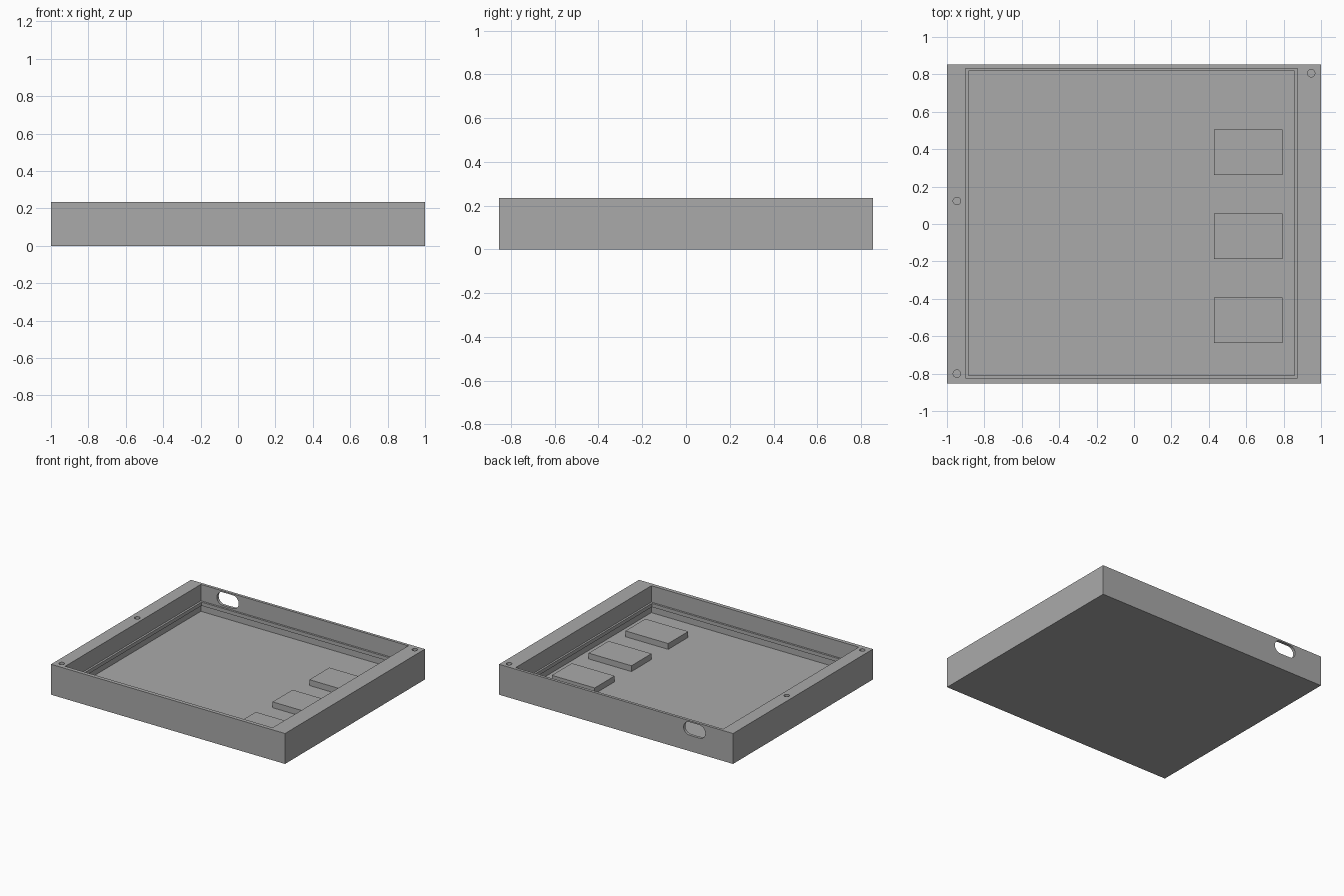
import bpy, bmesh
from mathutils import Matrix

cube = bpy.data.objects.get("Cube")
if cube:
    bpy.data.objects.remove(cube, do_unlink=True)

grey = bpy.data.materials.new("mid grey")
grey.use_nodes = True
COLOUR = (0.4, 0.4, 0.4, 1)
grey.diffuse_color = COLOUR
grey.node_tree.nodes["Principled BSDF"].inputs["Base Color"].default_value = COLOUR


def finish(bm, name):
    bmesh.ops.recalc_face_normals(bm, faces=bm.faces)
    mesh = bpy.data.meshes.new(name)
    bm.to_mesh(mesh)
    bm.free()
    mesh.materials.append(grey)
    obj = bpy.data.objects.new(name, mesh)
    bpy.context.collection.objects.link(obj)
    return obj


def stacked_rings(name, rings):
    """Skin a stack of rectangles (x0, x1, y0, y1, z) and cap both ends."""
    bm = bmesh.new()
    loops = [[bm.verts.new(p) for p in ((x0, y0, z), (x1, y0, z), (x1, y1, z), (x0, y1, z))]
             for x0, x1, y0, y1, z in rings]
    for a, b in zip(loops, loops[1:]):
        for i in range(4):
            j = (i + 1) % 4
            bm.faces.new((a[i], a[j], b[j], b[i]))
    bm.faces.new(loops[0])
    bm.faces.new(loops[-1])
    return finish(bm, name)


def cylinder(bm, radius, depth, matrix):
    bmesh.ops.create_cone(bm, cap_ends=True, segments=32, radius1=radius,
                          radius2=radius, depth=depth, matrix=matrix)


def cut(target, cutter):
    cutter.hide_render = True
    cutter.hide_viewport = True
    mod = target.modifiers.new(cutter.name, 'BOOLEAN')
    mod.operation = 'DIFFERENCE'
    mod.solver = 'EXACT'
    mod.object = cutter


HEIGHT, FLOOR = 0.235, 0.027
RAIL_LOW, RAIL_HIGH = 0.08, 0.108
outer = (-1, 1, -0.854, 0.854)
pocket = (-0.9, 0.873, -0.824, 0.832)
rail = (-0.884, 0.858, -0.809, 0.817)

# Tray with offset pocket and a thin rail around the inner walls
tray = stacked_rings("tray", [
    outer + (0,), outer + (HEIGHT,), pocket + (HEIGHT,),
    pocket + (RAIL_HIGH,), rail + (RAIL_HIGH,), rail + (RAIL_LOW,),
    pocket + (RAIL_LOW,), pocket + (FLOOR,)])

# Blind screw holes in the rim
bm = bmesh.new()
for x, y in ((-0.947, -0.8), (-0.947, 0.123), (0.947, 0.806)):
    cylinder(bm, 0.02, 0.2, Matrix.Translation((x, y, HEIGHT)))
cut(tray, finish(bm, "screw_hole_cutter"))

# Rounded cable slot through the back wall
SLOT_X, SLOT_Z, SLOT_R, SLOT_HALF = -0.67, 0.173, 0.051, 0.042
bm = bmesh.new()
cylinder(bm, SLOT_R, 0.2,
         Matrix.Translation((SLOT_X, 0.85, SLOT_Z)) @ Matrix.Rotation(1.5707963, 4, 'X'))
for v in bm.verts:
    if abs(v.co.x - SLOT_X) > 1e-4:
        v.co.x += SLOT_HALF if v.co.x > SLOT_X else -SLOT_HALF
cut(tray, finish(bm, "cable_slot_cutter"))

# Three raised pads on the floor
for i, y in enumerate((-0.515, -0.066, 0.383)):
    box = (0.427, 0.793, y - 0.122, y + 0.122)
    stacked_rings(f"pad_{i + 1}", [box + (FLOOR - 0.005,), box + (0.072,)])
